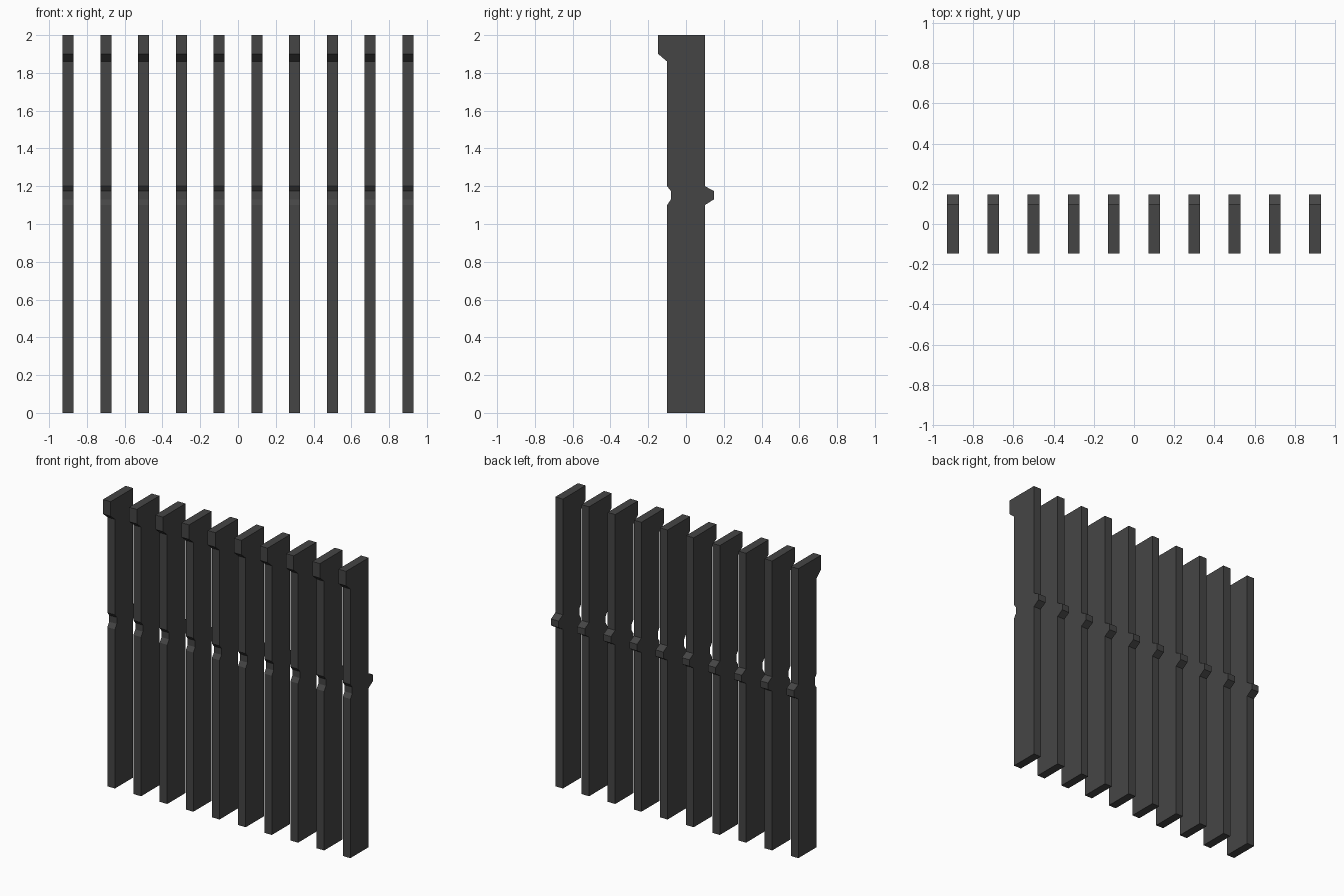
import bpy, bmesh

if "Cube" in bpy.data.objects:
    bpy.data.objects.remove(bpy.data.objects["Cube"])

# Slat side outline as (y, z)
PROFILE = [
    (-0.10, 0.0), (0.10, 0.0),
    (0.10, 1.10), (0.147, 1.13), (0.147, 1.175), (0.10, 1.20),   # rear bump
    (0.10, 2.0), (-0.147, 2.0), (-0.147, 1.90), (-0.10, 1.86),   # front top lip
    (-0.10, 1.20), (-0.08, 1.175), (-0.08, 1.13), (-0.10, 1.10), # front notch
]
COUNT, SPACING, THICKNESS = 10, 0.2, 0.058

dark = bpy.data.materials.new("dark_grey")
dark.diffuse_color = (0.06, 0.06, 0.06, 1)
dark.use_nodes = True
dark.node_tree.nodes["Principled BSDF"].inputs["Base Color"].default_value = dark.diffuse_color


def make_slat_mesh():
    bm = bmesh.new()
    face = bm.faces.new([bm.verts.new((-THICKNESS / 2, y, z)) for y, z in PROFILE])
    ext = bmesh.ops.extrude_face_region(bm, geom=[face], use_keep_orig=True)
    moved = [g for g in ext["geom"] if isinstance(g, bmesh.types.BMVert)]
    bmesh.ops.translate(bm, verts=moved, vec=(THICKNESS, 0, 0))
    bmesh.ops.recalc_face_normals(bm, faces=bm.faces)
    mesh = bpy.data.meshes.new("slat")
    bm.to_mesh(mesh)
    bm.free()
    mesh.materials.append(dark)
    return mesh


# Row of identical vertical slats sharing one mesh
slat_mesh = make_slat_mesh()
for i in range(COUNT):
    slat = bpy.data.objects.new(f"slat_{i + 1}", slat_mesh)
    slat.location.x = (i - (COUNT - 1) / 2) * SPACING
    bpy.context.collection.objects.link(slat)
